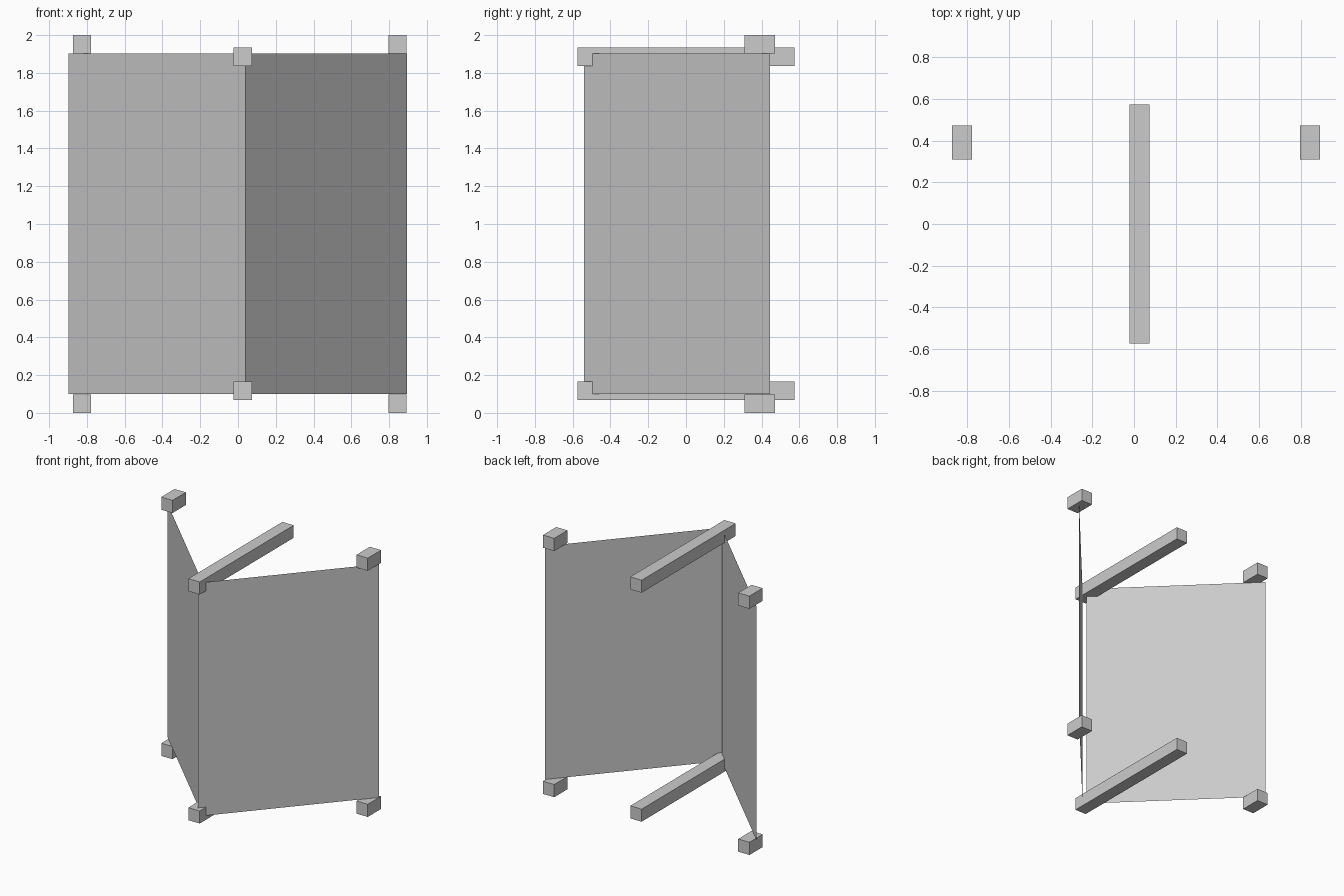
import bpy
import bmesh

if "Cube" in bpy.data.objects:
    bpy.data.objects.remove(bpy.data.objects["Cube"])


def make_object(name, bm):
    mesh = bpy.data.meshes.new(name)
    bm.to_mesh(mesh)
    bm.free()
    obj = bpy.data.objects.new(name, mesh)
    bpy.context.collection.objects.link(obj)
    return obj


def box(name, center, size):
    bm = bmesh.new()
    bmesh.ops.create_cube(bm, size=1)
    bmesh.ops.scale(bm, vec=size, verts=bm.verts)
    bmesh.ops.translate(bm, vec=center, verts=bm.verts)
    return make_object(name, bm)


def panel(name, start, end, z0=0.1, z1=1.903):
    # Single upright sheet between two plan points
    bm = bmesh.new()
    corners = [(*start, z0), (*end, z0), (*end, z1), (*start, z1)]
    bm.faces.new([bm.verts.new(c) for c in corners])
    return make_object(name, bm)


# Short end blocks above and below the outer edge of each panel
for side, x in (("left", -0.825), ("right", 0.844)):
    for level, z in (("lower", 0.049), ("upper", 1.951)):
        box(f"{level}_{side}_block", (x, 0.391, z), (0.096, 0.162, 0.098))

# Long beams running front to back at the hinge line
for level, z in (("lower", 0.117), ("upper", 1.886)):
    box(f"{level}_beam", (0.026, 0, z), (0.097, 1.148, 0.097))

# Thin folding panels meeting at the front
panel("right_panel", (0.036, -0.539), (0.895, 0.445))
panel("left_panel", (-0.898, 0.42), (0.037, -0.495))
